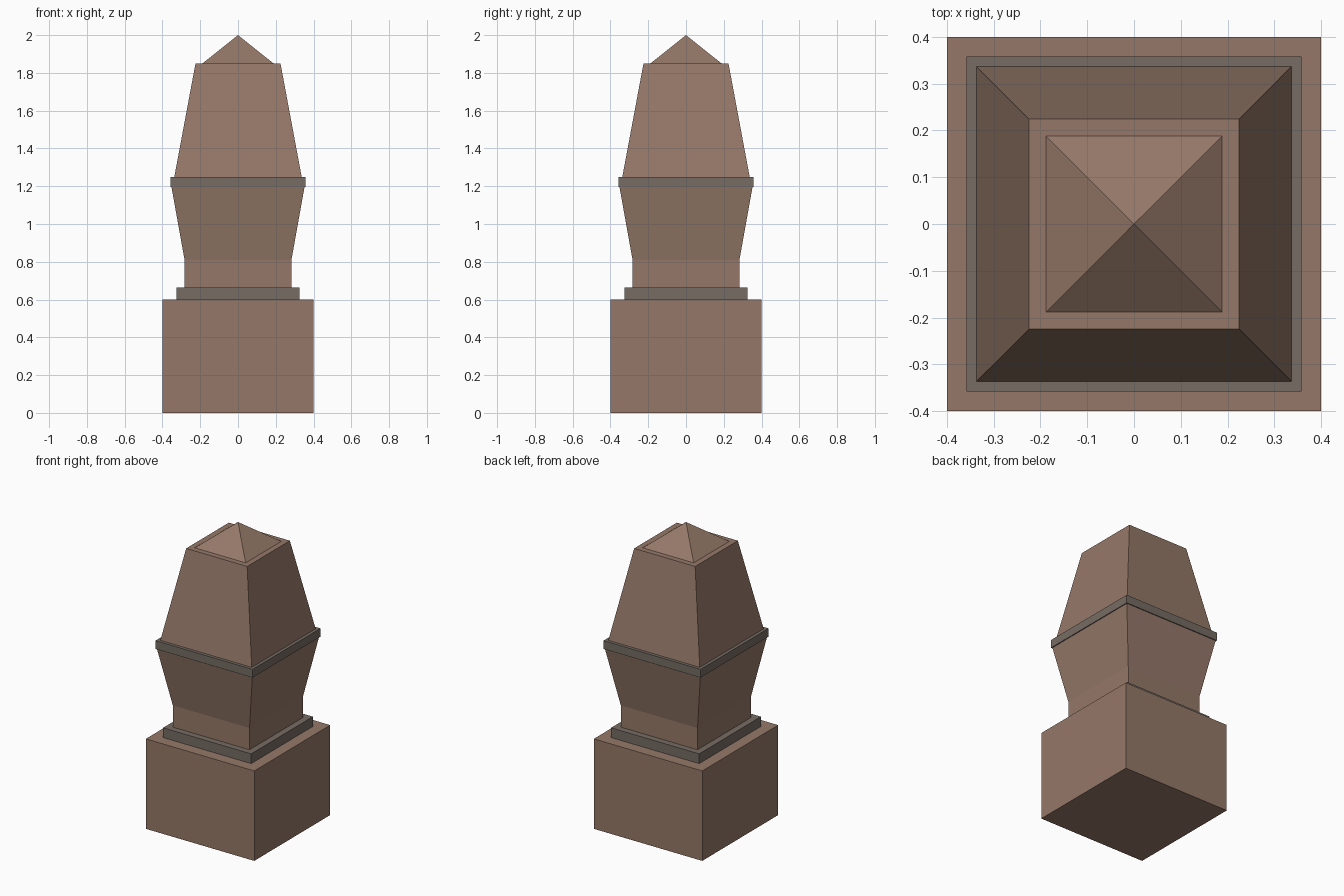
import bpy
import bmesh

cube = bpy.data.objects.get("Cube")
if cube:
    bpy.data.objects.remove(cube, do_unlink=True)


def make_material(name, color):
    mat = bpy.data.materials.new(name)
    mat.use_nodes = True
    mat.diffuse_color = color
    mat.node_tree.nodes["Principled BSDF"].inputs["Base Color"].default_value = color
    return mat


brown = make_material("brown stone", (0.30, 0.19, 0.14, 1))
grey = make_material("grey trim", (0.18, 0.15, 0.125, 1))


def square_stack(name, profile, mat):
    """Loft square rings from (half width, height) pairs; zero width is a point."""
    bm = bmesh.new()
    rings = []
    for half, z in profile:
        corners = [(-1, -1), (1, -1), (1, 1), (-1, 1)] if half else [(0, 0)]
        rings.append([bm.verts.new((x * half, y * half, z)) for x, y in corners])
    for low, high in zip(rings, rings[1:]):
        for i in range(4):
            j = (i + 1) % 4
            if len(high) == 1:
                bm.faces.new((low[i], low[j], high[0]))
            else:
                bm.faces.new((low[i], low[j], high[j], high[i]))
    for ring in (rings[0], rings[-1]):
        if len(ring) == 4:
            bm.faces.new(ring)
    bmesh.ops.recalc_face_normals(bm, faces=bm.faces)
    mesh = bpy.data.meshes.new(name)
    bm.to_mesh(mesh)
    bm.free()
    mesh.materials.append(mat)
    obj = bpy.data.objects.new(name, mesh)
    bpy.context.collection.objects.link(obj)
    return obj


# Plinth and lower collar
square_stack("plinth", [(0.4, 0), (0.4, 0.6)], brown)
square_stack("lower_collar", [(0.325, 0.6), (0.325, 0.665)], grey)

# Straight neck widening into the flared body
square_stack("neck_and_flare", [(0.283, 0.665), (0.283, 0.81), (0.352, 1.195)], brown)
square_stack("upper_collar", [(0.358, 1.195), (0.358, 1.25)], grey)

# Tapered upper block with a small pyramid on its flat top
square_stack("tapered_block", [(0.337, 1.25), (0.225, 1.85)], brown)
square_stack("pyramid_cap", [(0.188, 1.85), (0, 2.0)], brown)
